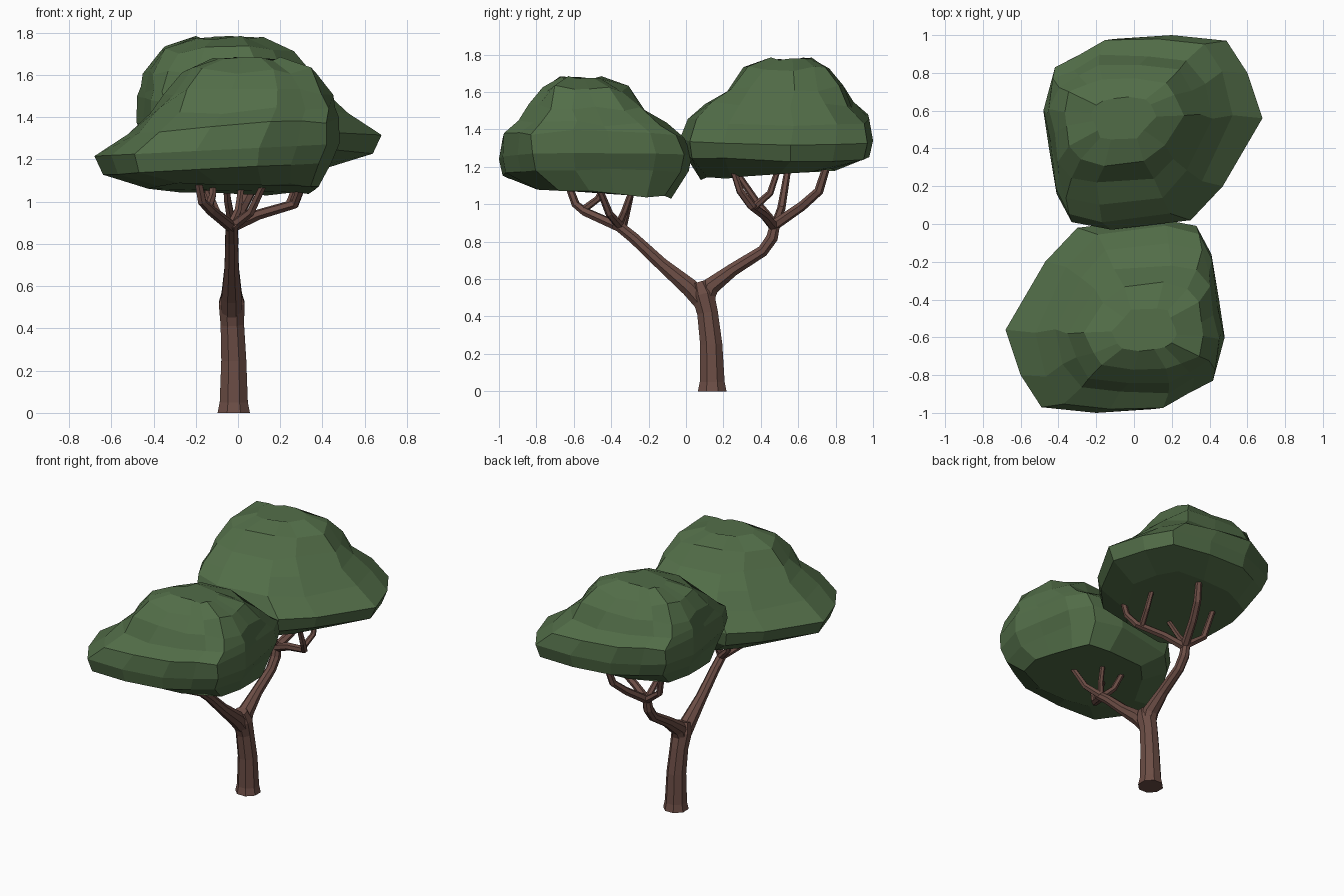
import bpy, bmesh, random
from math import cos, sin, tau
from mathutils import Vector


def material(name, rgb):
    m = bpy.data.materials.new(name)
    m.diffuse_color = (*rgb, 1)
    return m


BARK = material("bark", (0.15, 0.075, 0.06))
LEAF = material("leaf", (0.085, 0.155, 0.065))


def loft(name, rings, mat):
    """Skin a list of equal-length vertex rings and cap both ends."""
    bm = bmesh.new()
    loops = [[bm.verts.new(p) for p in ring] for ring in rings]
    n = len(loops[0])
    for a, b in zip(loops, loops[1:]):
        for i in range(n):
            j = (i + 1) % n
            bm.faces.new((a[i], a[j], b[j], b[i]))
    bm.faces.new(loops[0][::-1])
    bm.faces.new(loops[-1])
    bmesh.ops.recalc_face_normals(bm, faces=bm.faces)
    me = bpy.data.meshes.new(name)
    bm.to_mesh(me)
    bm.free()
    me.materials.append(mat)
    ob = bpy.data.objects.new(name, me)
    bpy.context.collection.objects.link(ob)
    return ob


def tube(name, path, sides=6):
    """Tapered limb through (x, y, z, radius) points."""
    pts = [Vector(p[:3]) for p in path]
    rings, u, last = [], Vector((1, 0, 0)), Vector((0, 0, 1))
    for k, p in enumerate(pts):
        t = (pts[min(k + 1, len(pts) - 1)] - pts[max(k - 1, 0)]).normalized()
        u = last.rotation_difference(t) @ u
        v, last = t.cross(u), t
        rings.append([p + path[k][3] * (u * cos(tau * (i + .5) / sides) + v * sin(tau * (i + .5) / sides))
                      for i in range(sides)])
    return loft(name, rings, BARK)


# Trunk with flared foot
tube("trunk", [(-.02, .14, 0, .083), (-.02, .14, .05, .072), (-.02, .135, .25, .064),
               (-.027, .115, .42, .06), (-.03, .09, .52, .066), (-.03, .07, .585, .045)], 8)

# Two main limbs of the fork
tube("front_limb", [(-.03, .11, .45, .05), (-.03, .02, .555, .052), (-.03, -.13, .68, .037),
                    (-.03, -.28, .82, .032), (-.03, -.38, .9, .03)], 8)
tube("back_limb", [(-.03, .09, .45, .05), (-.03, .13, .56, .052), (-.03, .25, .65, .037),
                   (-.03, .41, .75, .033), (-.03, .46, .82, .034), (-.03, .48, .91, .028)], 8)

# Twigs rising into each crown
front_twigs = [
    [(-.03, -.36, .88, .027), (-.13, -.54, .96, .024), (-.17, -.59, 1.0, .022), (-.2, -.65, 1.16, .018)],
    [(-.14, -.55, .97, .02), (-.12, -.47, 1.03, .018), (-.12, -.44, 1.1, .015)],
    [(-.03, -.35, .88, .025), (.06, -.41, .95, .021), (.13, -.47, 1.1, .017)],
    [(-.03, -.34, .88, .024), (-.1, -.32, .95, .02), (-.17, -.28, 1.12, .016)],
    [(-.03, -.36, .89, .022), (.0, -.33, .96, .018), (.02, -.28, 1.1, .015)],
]
back_twigs = [
    [(-.03, .47, .88, .028), (.1, .42, .94, .025), (.27, .35, .99, .023), (.3, .29, 1.07, .021), (.3, .24, 1.22, .017)],
    [(.24, .36, .98, .02), (.27, .45, 1.06, .018), (.26, .5, 1.21, .015)],
    [(-.03, .46, .88, .029), (.03, .62, .99, .026), (.07, .71, 1.07, .025), (.1, .77, 1.26, .019)],
    [(-.03, .48, .89, .026), (-.15, .51, .98, .022), (-.21, .55, 1.22, .017)],
    [(-.03, .47, .9, .022), (-.05, .38, 1.01, .019), (-.06, .25, 1.2, .016)],
]
for label, group in (("front", front_twigs), ("back", back_twigs)):
    for k, path in enumerate(group):
        tube(f"{label}_twig_{k + 1}", path)

# Crown: plan outline squeezed into a box (x0, x1, y0, y1) at each height
OUTLINE = [(-.68, -.56), (-.6, -.8), (-.49, -.97), (-.2, -1), (.1, -.98), (.28, -.9), (.42, -.82),
           (.48, -.6), (.45, -.4), (.41, -.16), (.33, -.01), (.12, .03), (-.3, -.02), (-.47, -.2)]
LEVELS = [(1.06, -.42, .38, -.8, -.08, .008), (1.165, -.64, .44, -.98, .01, .006),
          (1.25, -.68, .48, -1, .03, 0), (1.36, -.53, .47, -.99, -.02, .012),
          (1.435, -.43, .465, -.9, -.11, .015), (1.52, -.36, .44, -.84, -.22, .015),
          (1.62, -.27, .37, -.77, -.32, .015), (1.675, -.12, .22, -.67, -.45, .008)]


def crown(name, turn, lift, seed):
    rng = random.Random(seed)
    rings = []
    for k, (z, x0, x1, y0, y1, j) in enumerate(LEVELS):
        ring = []
        for ox, oy in OUTLINE:
            x = x0 + (x1 - x0) * (ox + .68) / 1.16 + rng.uniform(-j, j)
            y = y0 + (y1 - y0) * (oy + 1) / 1.03 + rng.uniform(-j, j)
            h = z + lift + rng.uniform(-j, j) * 1.3
            if k == 0:
                h -= .07 * (y + .45)      # underside dips inwards
            elif k < 4:
                h += .05 * x              # rim droops on the long side
            ring.append((x * turn, y * turn, h))
        rings.append(ring)
    return loft(name, rings, LEAF)


crown("front_crown", 1, 0, 4)
crown("back_crown", -1, .1, 4)
